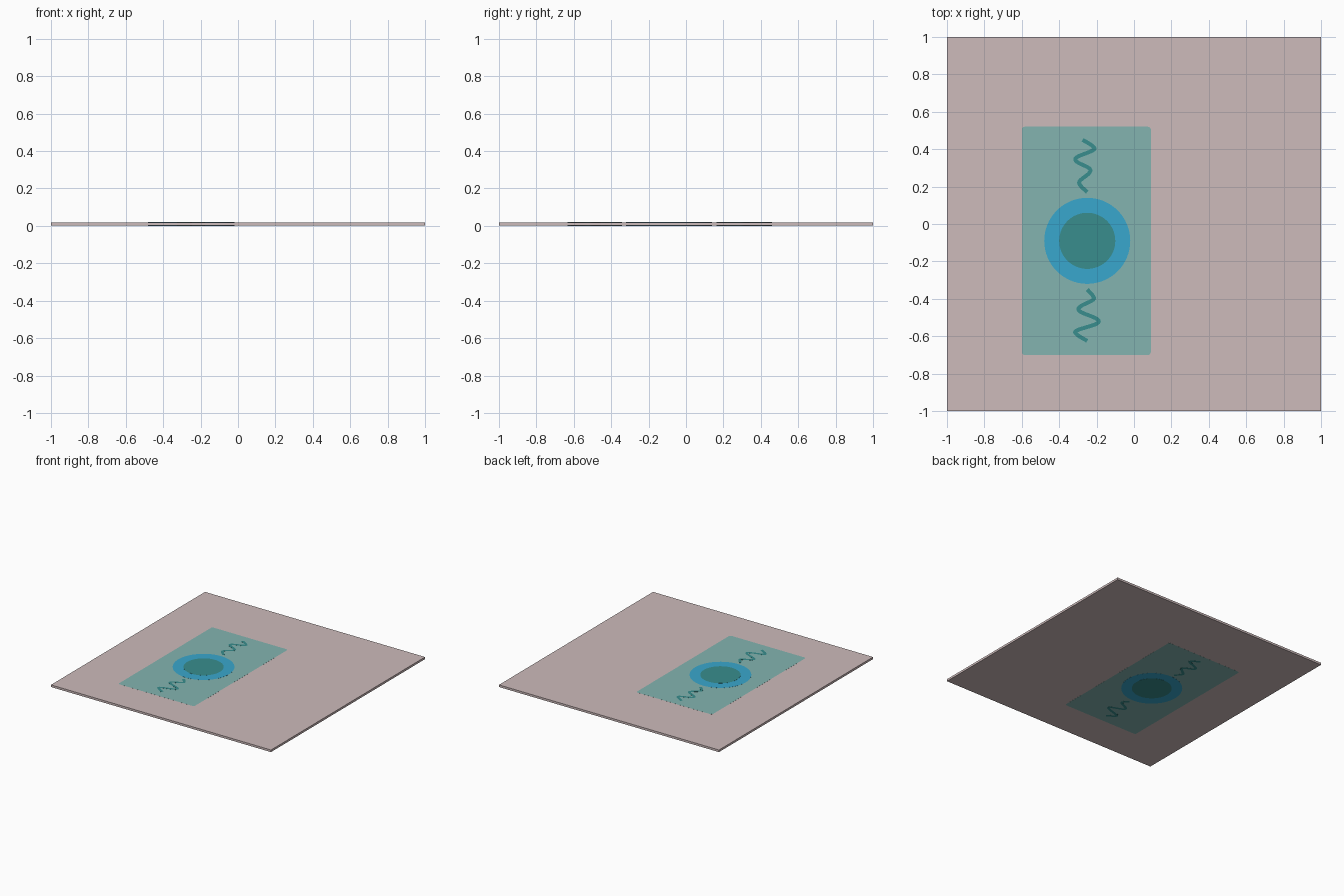
import bpy, bmesh, math
from mathutils import Vector

if "Cube" in bpy.data.objects:
    bpy.data.objects.remove(bpy.data.objects["Cube"])


def material(name, rgb):
    m = bpy.data.materials.new(name)
    lin = [((c / 255 + 0.055) / 1.055) ** 2.4 for c in rgb]
    m.diffuse_color = (*lin, 1)
    m.use_nodes = True
    m.node_tree.nodes["Principled BSDF"].inputs["Base Color"].default_value = m.diffuse_color
    return m


PINK = material("dusty pink", (205, 187, 187))
AQUA = material("pale teal", (131, 180, 176))
BLUE = material("bright blue", (57, 167, 205))
TEAL = material("dark teal", (56, 141, 141))

THICK = 0.02      # overall height
SKIN = 0.0012     # room left for the painted layers on each face
STEP = 0.0004     # how far each layer stands above the one below


def solid(name, faces, z0, z1, mat):
    """Extrude flat xy polygons from z0 to z1."""
    bm = bmesh.new()
    for f in faces:
        bm.faces.new([bm.verts.new((x, y, z0)) for x, y in f])
    bmesh.ops.remove_doubles(bm, verts=bm.verts, dist=1e-6)
    r = bmesh.ops.extrude_face_region(bm, geom=bm.faces[:])
    top = [v for v in r["geom"] if isinstance(v, bmesh.types.BMVert)]
    bmesh.ops.translate(bm, verts=top, vec=(0, 0, z1 - z0))
    bmesh.ops.recalc_face_normals(bm, faces=bm.faces)
    me = bpy.data.meshes.new(name)
    bm.to_mesh(me)
    bm.free()
    me.materials.append(mat)
    ob = bpy.data.objects.new(name, me)
    bpy.context.collection.objects.link(ob)
    return ob


def painted(name, faces, layer, mat):
    """Thin plate on both the upper and the lower side of the slab."""
    out = SKIN - layer * STEP
    solid(name + "_upper", faces, THICK - SKIN - 0.001, THICK - out, mat)
    solid(name + "_lower", faces, out, SKIN + 0.001, mat)


def rectangle(x0, x1, y0, y1, r=0.0):
    if r == 0:
        return [(x0, y0), (x1, y0), (x1, y1), (x0, y1)]
    pts = []
    corners = [(x1 - r, y1 - r), (x0 + r, y1 - r), (x0 + r, y0 + r), (x1 - r, y0 + r)]
    for i, (cx, cy) in enumerate(corners):
        for k in range(5):
            a = math.pi / 2 * (i + k / 4)
            pts.append((cx + r * math.cos(a), cy + r * math.sin(a)))
    return pts


def disc(cx, cy, r, n=64):
    return [(cx + r * math.cos(2 * math.pi * i / n),
             cy + r * math.sin(2 * math.pi * i / n)) for i in range(n)]


def ribbon(turns, width=0.021, samples=8):
    """Wavy strip whose bends sit at the given points."""
    ctrl = [Vector(turns[0])]
    for i in range(1, len(turns) - 1):
        x, y = turns[i]
        h = 0.21 * (turns[i - 1][1] - turns[i + 1][1]) / 2
        ctrl += [Vector((x, y + h)), Vector((x, y - h))]
    ctrl.append(Vector(turns[-1]))
    ctrl = [ctrl[0]] + ctrl + [ctrl[-1]]
    path = []
    for a, b, c, d in zip(ctrl, ctrl[1:], ctrl[2:], ctrl[3:]):
        for k in range(samples):
            t = k / samples
            path.append(0.5 * (2 * b + (c - a) * t + (2 * a - 5 * b + 4 * c - d) * t * t
                               + (3 * b - a - 3 * c + d) * t ** 3))
    path.append(ctrl[-1])
    sides = []
    for i, p in enumerate(path):
        d = (path[min(i + 1, len(path) - 1)] - path[max(i - 1, 0)]).normalized()
        n = Vector((-d.y, d.x)) * width / 2
        sides.append((tuple(p + n), tuple(p - n)))
    return [[a[0], a[1], b[1], b[0]] for a, b in zip(sides, sides[1:])]


# Base slab
solid("slab", [rectangle(-1, 1, -1, 1)], SKIN, THICK - SKIN, PINK)

# Painted panel with its round emblem
painted("panel", [rectangle(-0.6, 0.09, -0.7, 0.52, 0.015)], 1, AQUA)
painted("outer_disc", [disc(-0.25, -0.09, 0.23)], 2, BLUE)
painted("inner_disc", [disc(-0.25, -0.09, 0.15)], 3, TEAL)

# Wavy strokes at either end of the panel
painted("back_squiggle", ribbon([(-0.275, 0.45), (-0.22, 0.405), (-0.305, 0.345),
                                 (-0.24, 0.285), (-0.288, 0.22), (-0.25, 0.17)]), 2, TEAL)
painted("front_squiggle", ribbon([(-0.25, -0.35), (-0.22, -0.395), (-0.288, -0.455),
                                  (-0.2, -0.52), (-0.305, -0.58), (-0.25, -0.625)]), 2, TEAL)
